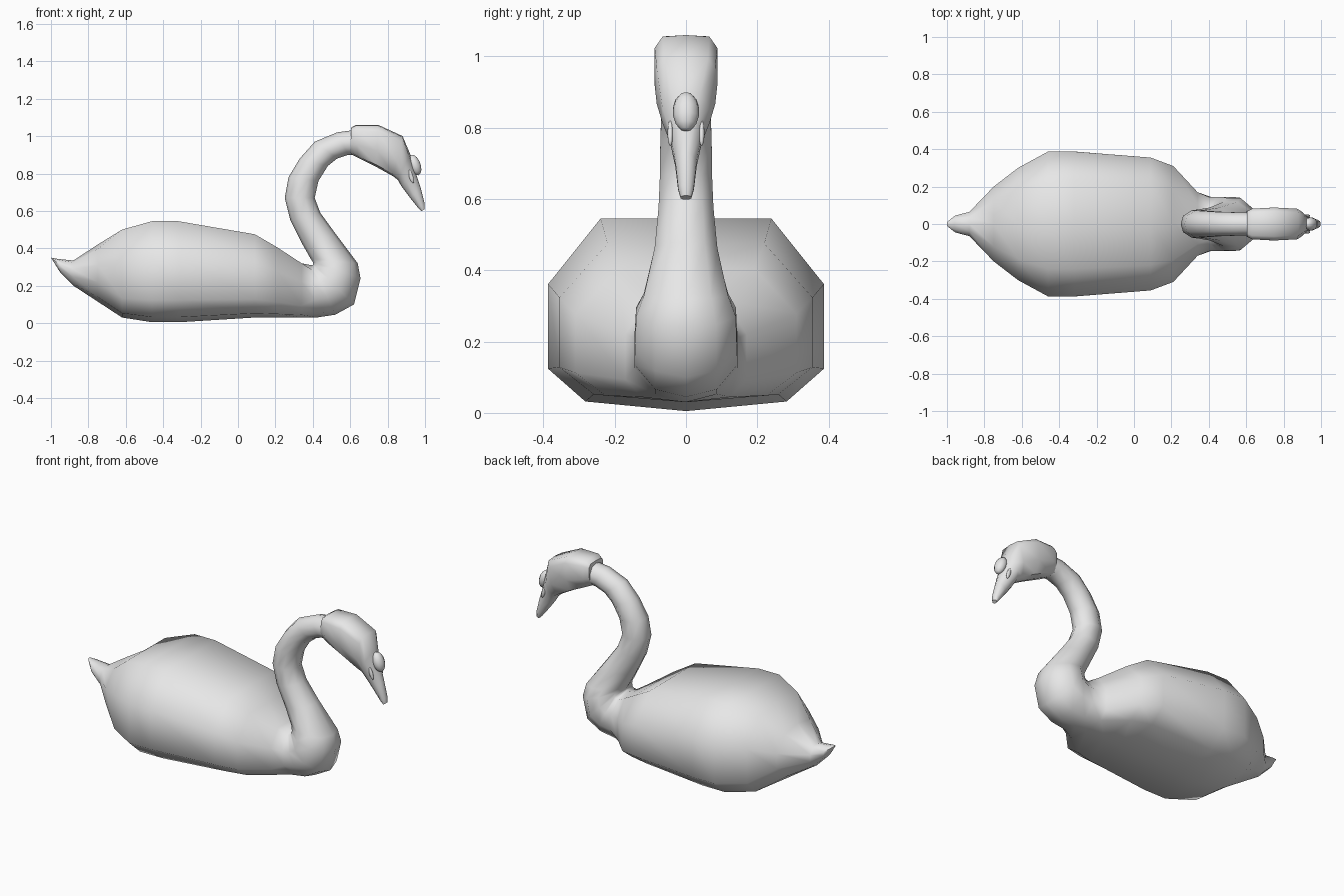
import bpy, bmesh, math
from mathutils import Matrix

if "Cube" in bpy.data.objects:
    bpy.data.objects.remove(bpy.data.objects["Cube"])

grey = bpy.data.materials.new("plain grey")
grey.diffuse_color = (0.8, 0.8, 0.8, 1)
grey.use_nodes = True
grey.node_tree.nodes["Principled BSDF"].inputs["Base Color"].default_value = grey.diffuse_color

# half cross-sections as (share of half width, share of height from top)
FULL = [(0, 0), (.62, 0), (1, .34), (1, .78), (.73, .95), (0, 1)]
ROUND = [(0, 0), (.6, .08), (1, .36), (1, .66), (.6, .92), (0, 1)]
HEAD = [(0, 0), (.75, .02), (1, .16), (1, .62), (.6, .95), (0, 1)]


def finish(name, bm, angle=50):
    bmesh.ops.recalc_face_normals(bm, faces=bm.faces)
    mesh = bpy.data.meshes.new(name)
    bm.to_mesh(mesh)
    bm.free()
    mesh.materials.append(grey)
    ob = bpy.data.objects.new(name, mesh)
    bpy.context.collection.objects.link(ob)
    bpy.ops.object.select_all(action='DESELECT')
    ob.select_set(True)
    bpy.context.view_layer.objects.active = ob
    bpy.ops.object.shade_smooth_by_angle(angle=math.radians(angle))
    return ob


def loft(name, rings, angle=50):
    """Each ring: top x, top z, bottom x, bottom z, half width, half section."""
    bm = bmesh.new()
    loops = []
    for ax, az, bx, bz, w, sec in rings:
        pts = [(-w * k, t) for k, t in sec] + [(w * k, t) for k, t in sec[-2:0:-1]]
        loops.append([bm.verts.new((ax + (bx - ax) * t, y, az + (bz - az) * t))
                      for y, t in pts])
    for p, q in zip(loops, loops[1:]):
        for i in range(len(p)):
            j = (i + 1) % len(p)
            bm.faces.new((p[i], p[j], q[j], q[i]))
    bm.faces.new(loops[0])
    bm.faces.new(loops[-1])
    return finish(name, bm, angle)


# body with upturned tail, running into the breast and curved neck
body = [(-1.0, .35, -.995, .342, .012, ROUND), (-.96, .343, -.95, .27, .045, ROUND),
        (-.88, .335, -.88, .20, .065, ROUND), (-.75, .42, -.75, .115, .20, ROUND),
        (-.62, .50, -.62, .03, .30, FULL), (-.46, .545, -.46, .005, .387, FULL),
        (-.32, .545, -.31, .005, .387, FULL), (.09, .475, .09, .03, .355, FULL),
        (.21, .405, .21, .03, .31, FULL), (.34, .32, .34, .03, .17, FULL)]
neck = [(.39, .31, .42, .03, .145, ROUND), (.40, .312, .52, .045, .145, ROUND),
        (.402, .317, .62, .10, .143, ROUND), (.40, .327, .655, .24, .14, ROUND),
        (.388, .345, .64, .32, .118, ROUND), (.34, .43, .52, .48, .088, ROUND),
        (.28, .55, .44, .59, .077, ROUND), (.25, .67, .41, .67, .073, ROUND),
        (.27, .78, .43, .76, .072, ROUND), (.33, .88, .48, .84, .068, ROUND),
        (.41, .97, .53, .88, .064, ROUND), (.53, 1.02, .59, .90, .062, ROUND),
        (.64, 1.035, .65, .90, .06, ROUND)]
loft("body_and_neck", body + neck, 60)

# head tapering into the beak
loft("head_and_beak", [
    (.605, 1.045, .60, .905, .068, HEAD), (.63, 1.06, .64, .885, .082, HEAD),
    (.75, 1.06, .74, .835, .088, HEAD), (.88, 1.0, .83, .785, .082, HEAD),
    (.92, .905, .855, .765, .066, ROUND), (.945, .82, .875, .73, .045, ROUND),
    (.975, .73, .92, .67, .030, ROUND), (.998, .64, .962, .617, .022, ROUND),
    (.998, .61, .98, .598, .015, ROUND)])


def blob(name, centre, size, tilt):
    bm = bmesh.new()
    bmesh.ops.create_uvsphere(bm, u_segments=10, v_segments=7, radius=1)
    m = (Matrix.Translation(centre) @ Matrix.Rotation(tilt, 4, 'Y')
         @ Matrix.Diagonal((*size, 1)))
    bmesh.ops.transform(bm, matrix=m, verts=bm.verts)
    return finish(name, bm, 60)


# knob above the beak and the raised nostril folds beside it
blob("beak_knob", (.945, 0, .845), (.033, .037, .058), math.radians(-20))
for side, label in ((-1, "right"), (1, "left")):
    blob(label + "_nostril_fold", (.925, side * .044, .785), (.012, .008, .038),
         math.radians(-18))
